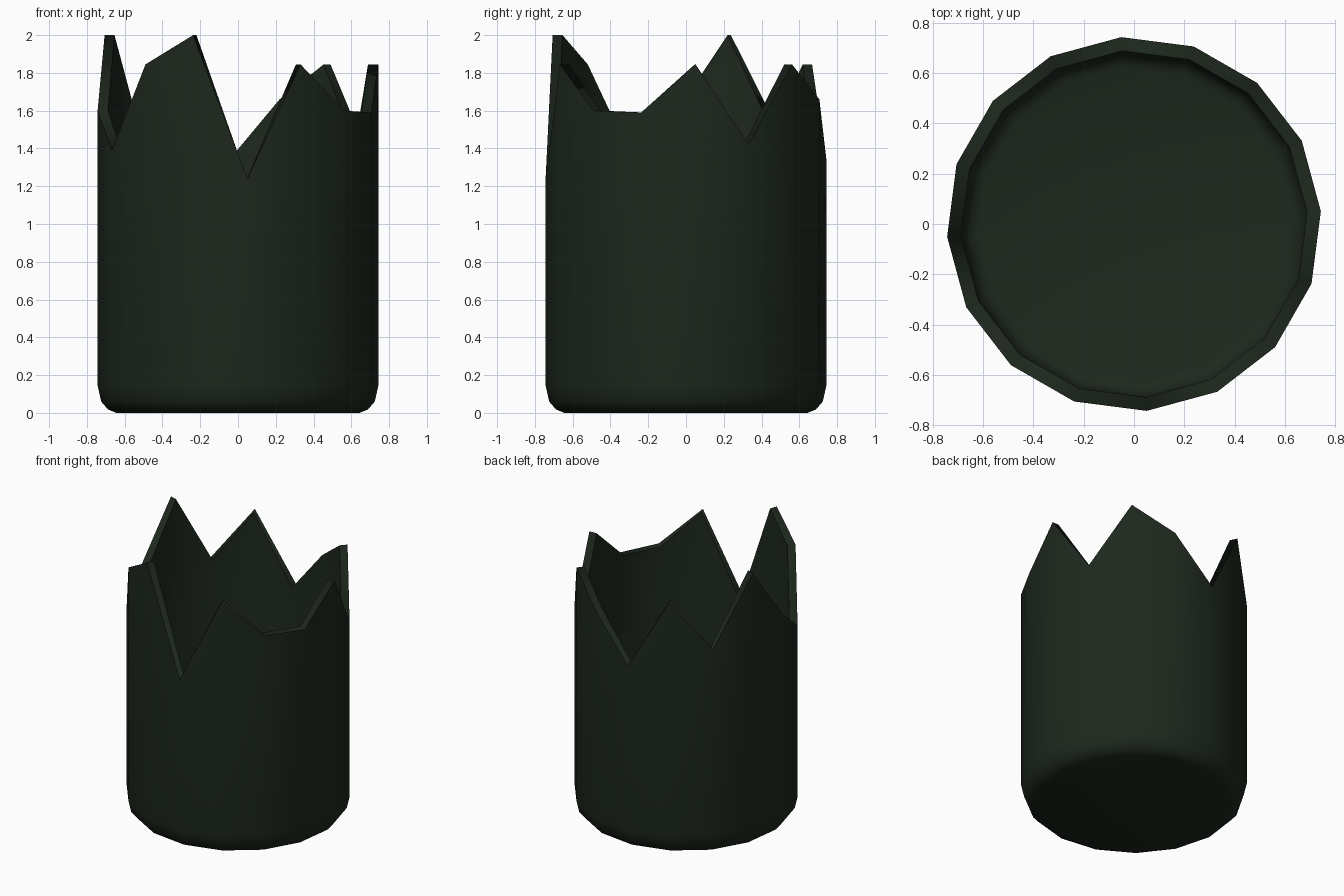
import bpy, bmesh
from math import cos, sin, radians

cube = bpy.data.objects.get("Cube")
if cube:
    bpy.data.objects.remove(cube)

# Dark green glass
glass = bpy.data.materials.new("dark_green_glass")
glass.use_nodes = True
color = (0.0125, 0.0205, 0.0125, 1)
glass.diffuse_color = color
glass.node_tree.nodes["Principled BSDF"].inputs["Base Color"].default_value = color

SIDES = 16
OUTER, INNER = 0.745, 0.69
# Height of the broken edge at each corner, counter-clockwise from +x
jagged = [1.845, 1.42, 1.845, 1.66, 1.34, 1.845, 1.5, 2.0,
          1.6, 1.39, 1.845, 2.0, 1.24, 1.845, 1.6, 1.59]

bm = bmesh.new()


def ring(radius, heights):
    """One loop of corners; heights holds one value per corner."""
    verts = []
    for i, z in enumerate(heights):
        a = radians(3.9 + i * 360 / SIDES)
        verts.append(bm.verts.new((radius * cos(a), radius * sin(a), z)))
    return verts


def level(radius, z):
    return ring(radius, [z] * SIDES)


def crease(loop):
    for i in range(SIDES):
        bm.edges.get((loop[i - 1], loop[i])).smooth = False


def fan(loop, z):
    """Close a loop with triangles meeting at the axis."""
    centre = bm.verts.new((0, 0, z))
    for i in range(SIDES):
        bm.faces.new((loop[i - 1], loop[i], centre))


# Loops from the underside, up the outer wall, over the rim, down the inside
base = level(0.645, 0)
rim_out, rim_in = ring(OUTER, jagged), ring(INNER, jagged)
floor = level(0.625, 0.053)
loops = [base, level(0.69, 0.018), level(0.726, 0.06), level(OUTER, 0.145),
         rim_out, rim_in,
         level(INNER, 0.15), level(0.677, 0.09), level(0.655, 0.064), floor]
for low, high in zip(loops, loops[1:]):
    for i in range(SIDES):
        bm.faces.new((low[i - 1], low[i], high[i], high[i - 1]))

# Underside disc and inside floor
fan(base, 0)
fan(floor, 0.053)

# Smooth glass with a crisp broken rim
for face in bm.faces:
    face.smooth = True
for loop in (rim_out, rim_in):
    crease(loop)
bmesh.ops.recalc_face_normals(bm, faces=bm.faces[:])

mesh = bpy.data.meshes.new("broken_bottle_base")
bm.to_mesh(mesh)
bm.free()
mesh.materials.append(glass)
bottle = bpy.data.objects.new("broken_bottle_base", mesh)
bpy.context.collection.objects.link(bottle)
